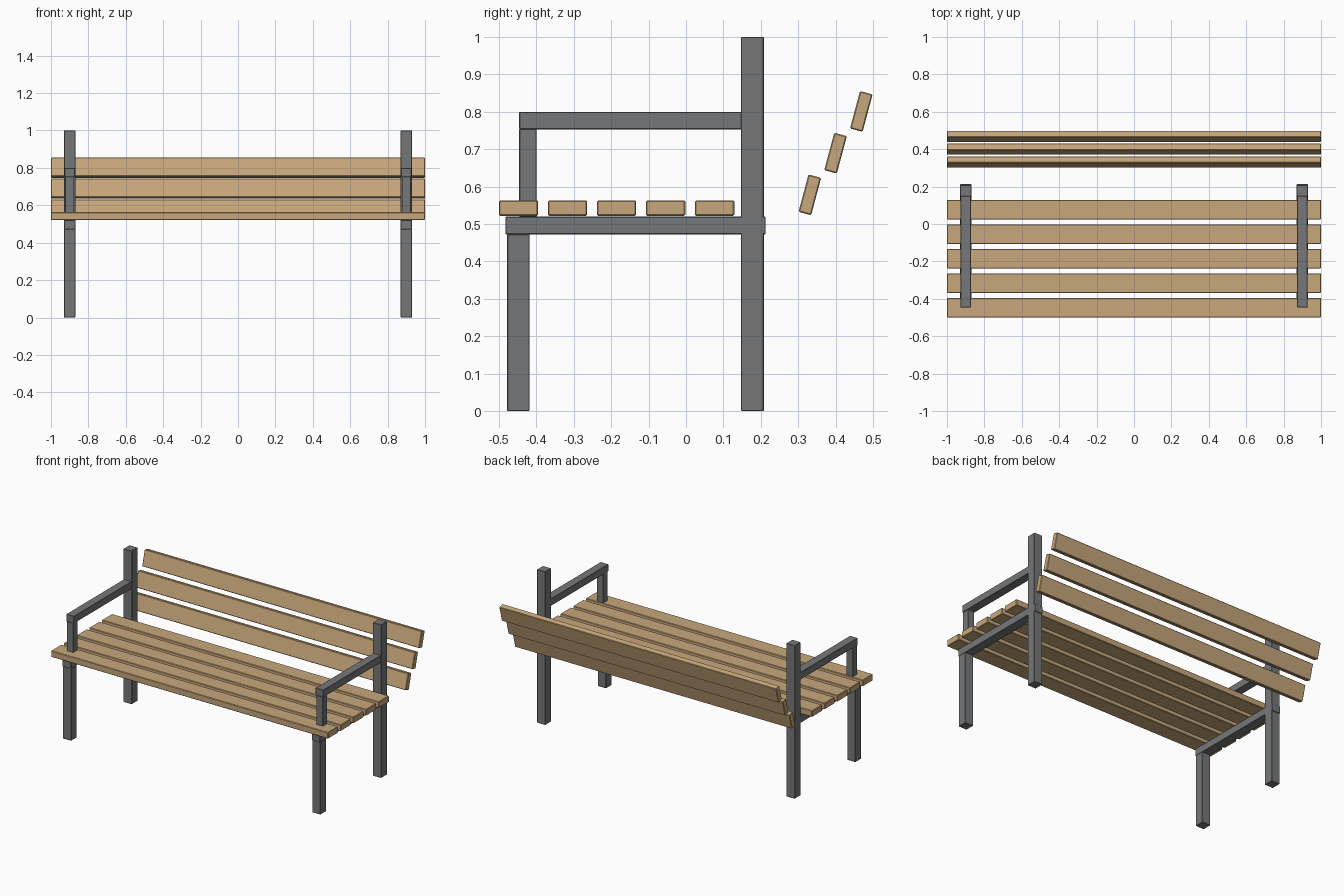
import bpy
import math

if "Cube" in bpy.data.objects:
    bpy.data.objects.remove(bpy.data.objects["Cube"], do_unlink=True)


def make_material(name, color):
    mat = bpy.data.materials.new(name)
    mat.use_nodes = True
    mat.diffuse_color = color
    mat.node_tree.nodes["Principled BSDF"].inputs["Base Color"].default_value = color
    return mat


wood = make_material("light wood", (0.58, 0.39, 0.20, 1))
metal = make_material("grey metal", (0.18, 0.185, 0.19, 1))


def box(name, center, size, mat, tilt=0.0, bevel=0.002):
    """Box with lightly eased edges."""
    bpy.ops.mesh.primitive_cube_add(size=1, location=center)
    obj = bpy.context.object
    obj.name = name
    obj.scale = size
    bpy.ops.object.transform_apply(location=False, rotation=False, scale=True)
    obj.rotation_euler.x = tilt
    obj.data.materials.append(mat)
    mod = obj.modifiers.new("eased_edges", "BEVEL")
    mod.width = bevel
    mod.segments = 1
    return obj


def bar(name, x, width, y_range, z_range):
    """Metal bar given by its extents in the side profile."""
    (y0, y1), (z0, z1) = y_range, z_range
    box(name, (x, (y0 + y1) / 2, (z0 + z1) / 2), (width, y1 - y0, z1 - z0), metal)


# Metal end frames
for side, x in (("left", 0.9), ("right", -0.9)):
    bar(side + "_front_leg", x, 0.06, (-0.478, -0.418), (0, 0.473))
    bar(side + "_back_post", x, 0.06, (0.147, 0.208), (0, 1))
    bar(side + "_seat_rail", x, 0.06, (-0.483, 0.213), (0.472, 0.52))
    bar(side + "_arm_support", x, 0.048, (-0.446, -0.399), (0.52, 0.754))
    bar(side + "_armrest", x, 0.056, (-0.446, 0.15), (0.753, 0.8))

# Seat slats
for i in range(5):
    box(f"seat_slat_{i + 1}", (0, -0.4475 + i * 0.131, 0.5425),
        (2, 0.105, 0.041), wood, bevel=0.003)

# Leaning backrest slats
for i in range(3):
    box(f"back_slat_{i + 1}", (0, 0.331 + i * 0.0688, 0.578 + i * 0.1115),
        (2, 0.035, 0.1035), wood, tilt=math.radians(-15), bevel=0.003)
